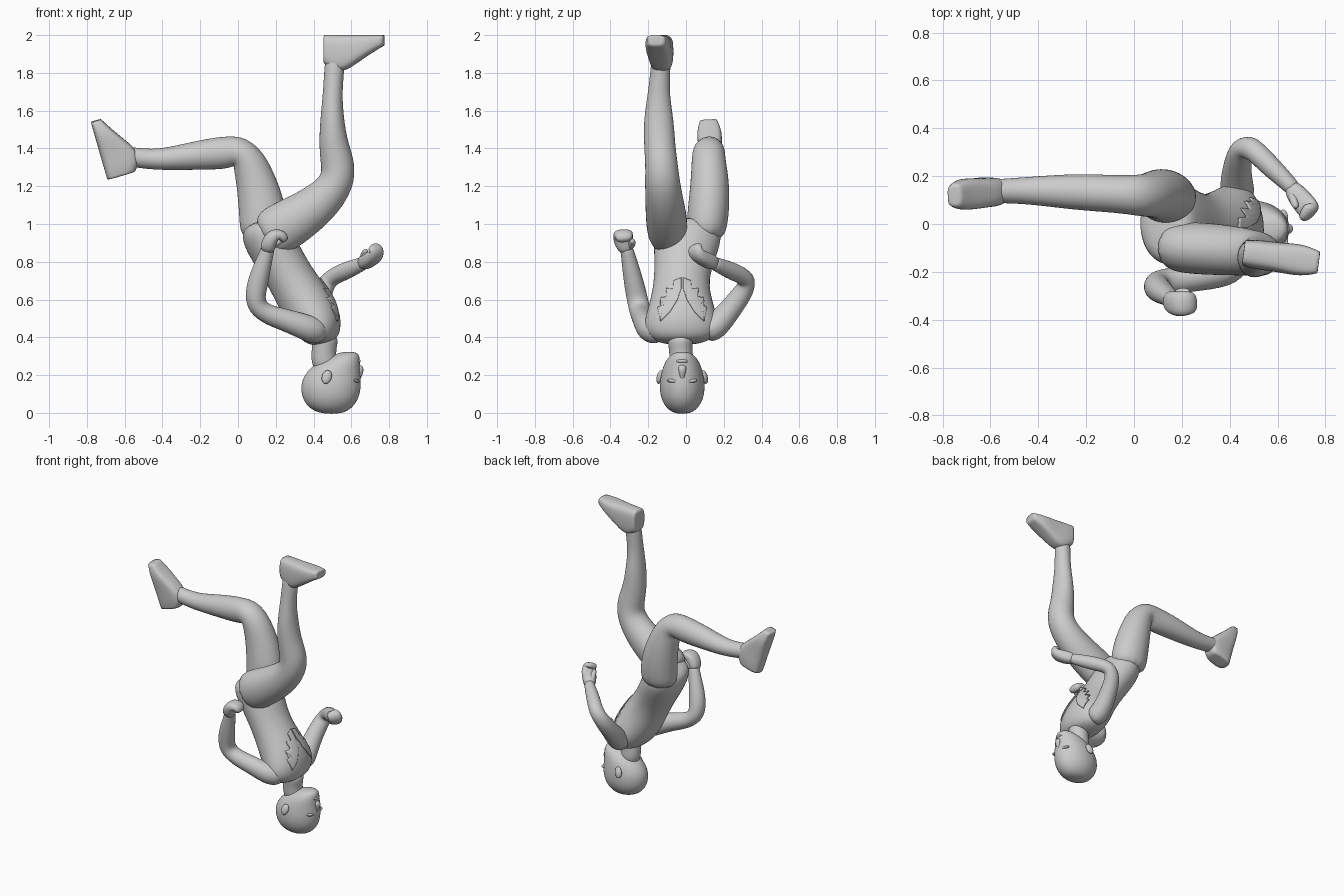
import bpy, bmesh, math
from mathutils import Vector

SIDES = 12


def finish(name, bm, levels=2):
    bmesh.ops.recalc_face_normals(bm, faces=bm.faces)
    for f in bm.faces:
        f.smooth = True
    mesh = bpy.data.meshes.new(name)
    bm.to_mesh(mesh)
    bm.free()
    ob = bpy.data.objects.new(name, mesh)
    bpy.context.collection.objects.link(ob)
    if levels:
        mod = ob.modifiers.new("Smooth", 'SUBSURF')
        mod.levels = mod.render_levels = levels
    return ob


def tube(name, sections, hint=(0, 1, 0), axis=None, power=1.0, crease=0.0):
    """Loft elliptical rings: each section is x, y, z, side radius, depth radius."""
    bm = bmesh.new()
    pts = [Vector(s[:3]) for s in sections]
    rings = []
    for i, s in enumerate(sections):
        a, b = pts[max(i - 1, 0)], pts[min(i + 1, len(pts) - 1)]
        if axis is not None:
            t = Vector(axis).normalized()
        else:
            t = Vector((0, 0, 0))
            for d in (pts[i] - a, b - pts[i]):
                if d.length:
                    t += d.normalized()
            t.normalize()
        side = Vector(hint) - t * t.dot(Vector(hint))
        side.normalize()
        fore = t.cross(side)
        ring = []
        for k in range(SIDES):
            ang = 2 * math.pi * (k + 0.5) / SIDES
            c, n = math.cos(ang), math.sin(ang)
            c = math.copysign(abs(c) ** power, c)
            n = math.copysign(abs(n) ** power, n)
            ring.append(bm.verts.new(pts[i] + 1.045 * (side * c * s[3] + fore * n * s[4])))
        rings.append(ring)
    for r, q in zip(rings, rings[1:]):
        for k in range(SIDES):
            bm.faces.new((r[k], r[(k + 1) % SIDES], q[(k + 1) % SIDES], q[k]))
    caps = [bm.faces.new(rings[0]), bm.faces.new(rings[-1])]
    if crease:
        layer = bm.edges.layers.float.new("crease_edge")
        for f in caps:
            for e in f.edges:
                e[layer] = crease
    return finish(name, bm)


def foot(name, heel, forward, up):
    """Flat-soled foot: length along, half width, height above the sole."""
    heel, fw, up = Vector(heel), Vector(forward).normalized(), Vector(up).normalized()
    rows = [(0, .052, .15), (.05, .06, .19), (.11, .06, .19), (.17, .062, .15),
            (.25, .066, .095), (.318, .045, .055)]
    secs = [(*(heel + fw * s + up * h / 2), w, h / 2) for s, w, h in rows]
    tube(name, secs, hint=fw.cross(up), axis=fw, power=.6, crease=.75)


def blob(name, loc, size, rot=(0, 0, 0)):
    bm = bmesh.new()
    bmesh.ops.create_uvsphere(bm, u_segments=16, v_segments=10, radius=1)
    ob = finish(name, bm, 0)
    ob.location, ob.scale, ob.rotation_euler = loc, size, rot
    return ob


# Torso, from hips down to the shoulders
torso = tube("torso", [
    (.12, .015, 1.02, .15, .10), (.14, .01, .95, .185, .13), (.20, -.005, .85, .165, .13),
    (.28, -.025, .71, .14, .122), (.36, -.025, .58, .165, .142), (.42, -.025, .48, .20, .135),
    (.445, -.025, .41, .185, .105), (.455, -.025, .365, .11, .065)])

# Neck and head
tube("neck", [(.46, -.03, .42, .075, .075), (.46, -.03, .36, .062, .064),
              (.45, -.025, .30, .062, .066), (.47, -.02, .22, .06, .07)])
tube("head", [
    (.495, -.02, -.006, .04, .055), (.49, -.02, .025, .085, .115), (.49, -.02, .08, .115, .152),
    (.492, -.02, .15, .12, .16), (.50, -.02, .20, .112, .148), (.52, -.02, .25, .10, .125),
    (.555, -.02, .29, .078, .09), (.59, -.02, .325, .04, .045)], axis=(0, 0, 1))

# Face details and ears
tube("nose", [(.635, -.02, .165, .010, .008), (.645, -.02, .20, .013, .012),
              (.652, -.02, .232, .022, .019), (.635, -.02, .252, .018, .012)])
blob("mouth", (.632, -.02, .274), (.018, .034, .011))
for label, s in (("right", -1), ("left", 1)):
    blob("ear_" + label, (.47, -.02 + s * .118, .19), (.026, .017, .038), (s * .25, .3, 0))
    blob("brow_" + label, (.622, -.02 + s * .045, .168), (.022, .036, .011), (s * .15, 0, 0))

# Legs: raised front leg and trailing back leg
tube("front_leg", [
    (.13, -.09, .92, .10, .125), (.23, -.10, .98, .108, .135), (.335, -.105, 1.04, .108, .122),
    (.45, -.115, 1.125, .10, .107), (.53, -.125, 1.225, .092, .092), (.53, -.13, 1.32, .085, .09),
    (.505, -.14, 1.42, .082, .077), (.498, -.145, 1.55, .08, .063), (.50, -.145, 1.69, .056, .05),
    (.51, -.135, 1.82, .052, .053), (.515, -.13, 1.90, .05, .05)])
tube("back_leg", [
    (.14, .10, .91, .10, .125), (.135, .115, 1.03, .11, .127), (.115, .125, 1.15, .107, .117),
    (.085, .125, 1.26, .098, .10), (.055, .12, 1.335, .09, .09), (.012, .12, 1.388, .085, .08),
    (-.065, .125, 1.378, .078, .09), (-.25, .135, 1.36, .076, .073), (-.43, .14, 1.337, .057, .053),
    (-.56, .138, 1.355, .05, .052), (-.63, .135, 1.36, .048, .05)])
foot("front_foot", (.457, -.12, 2.0), (1, -.13, 0), (0, 0, -1))
foot("back_foot", (-.69, .138, 1.235), (-.28, -.06, .96), (.96, 0, .28))

# Arms, bent at the elbow
tube("right_arm", [
    (.44, -.12, .43, .065, .065), (.40, -.20, .435, .07, .072), (.27, -.222, .488, .058, .06),
    (.15, -.238, .52, .055, .053), (.088, -.252, .575, .056, .055), (.098, -.272, .67, .054, .058),
    (.13, -.295, .78, .044, .046), (.152, -.31, .85, .035, .037), (.16, -.318, .88, .035, .037)])
tube("left_arm", [
    (.45, .09, .43, .065, .065), (.425, .155, .45, .073, .073), (.43, .24, .555, .058, .058),
    (.448, .315, .655, .054, .054), (.485, .328, .712, .05, .052), (.56, .25, .748, .047, .05),
    (.65, .165, .785, .034, .036), (.67, .14, .795, .034, .036)], hint=(1, 0, .2))

# Closed hands with a thumb each
tube("right_hand", [(.15, -.31, .85, .035, .037), (.163, -.33, .90, .05, .042),
                    (.19, -.335, .945, .053, .038), (.235, -.33, .945, .048, .03),
                    (.252, -.325, .905, .04, .022)], power=.8)
tube("right_thumb", [(.16, -.30, .87, .018, .018), (.20, -.282, .90, .019, .019),
                     (.235, -.285, .915, .014, .014)])
tube("left_hand", [(.65, .165, .785, .034, .036), (.69, .11, .808, .046, .042),
                   (.733, .06, .835, .048, .036), (.735, .045, .868, .045, .026),
                   (.70, .055, .885, .038, .02)], hint=(1, .8, 0), power=.8)
tube("left_thumb", [(.66, .14, .80, .018, .018), (.665, .10, .84, .018, .018),
                    (.68, .065, .865, .013, .013)], hint=(1, 0, 0))

# Jagged thin chest panels, wrapped on the torso
outline = [(.005, .715), (.045, .70), (.05, .655), (.085, .66), (.082, .615), (.115, .61),
           (.098, .57), (.13, .56), (.115, .485), (.065, .535), (.025, .60), (.005, .66)]
for label, s in (("right", -1), ("left", 1)):
    bm = bmesh.new()
    f = bm.faces.new([bm.verts.new((1, -.02 + s * y, z)) for y, z in outline])
    bmesh.ops.triangulate(bm, faces=[f])
    panel = finish("chest_panel_" + label, bm, 3)
    panel.modifiers["Smooth"].subdivision_type = 'SIMPLE'
    wrap = panel.modifiers.new("Wrap", 'SHRINKWRAP')
    wrap.target, wrap.wrap_method, wrap.offset = torso, 'PROJECT', .004
    wrap.use_project_x, wrap.use_negative_direction = True, True
    wrap.use_positive_direction = False
    thick = panel.modifiers.new("Thickness", 'SOLIDIFY')
    thick.thickness, thick.offset = .006, 0
